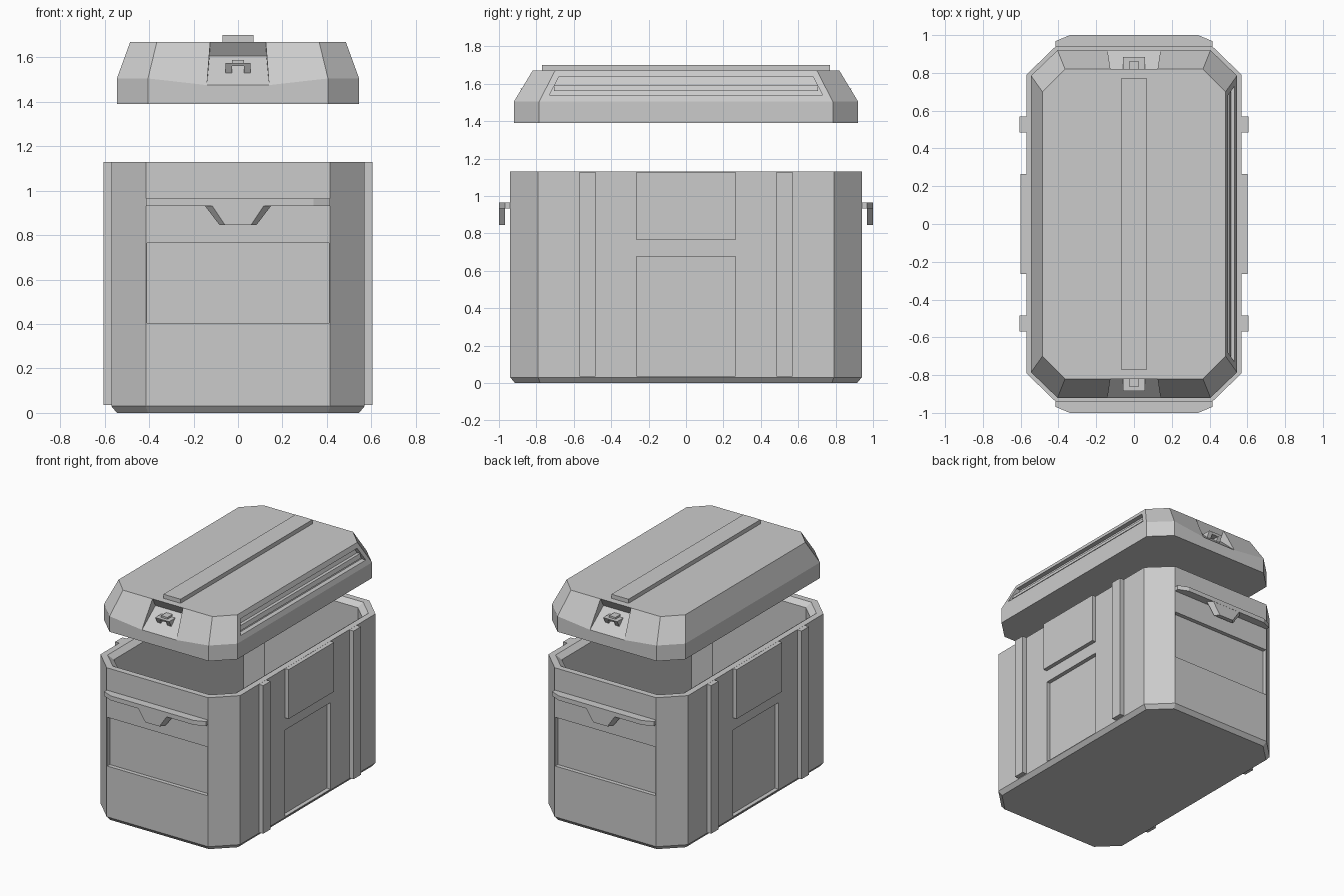
import bpy, bmesh

if "Cube" in bpy.data.objects:
    bpy.data.objects.remove(bpy.data.objects["Cube"], do_unlink=True)

# one plain grey plastic
grey = bpy.data.materials.new("grey plastic")
grey.use_nodes = True
grey.diffuse_color = (0.6, 0.6, 0.6, 1)
grey.node_tree.nodes["Principled BSDF"].inputs["Base Color"].default_value = (0.6, 0.6, 0.6, 1)


def finish(name, bm):
    bmesh.ops.recalc_face_normals(bm, faces=bm.faces)
    mesh = bpy.data.meshes.new(name)
    bm.to_mesh(mesh)
    bm.free()
    mesh.materials.append(grey)
    obj = bpy.data.objects.new(name, mesh)
    bpy.context.scene.collection.objects.link(obj)
    return obj


def loft(name, rings, skip=()):
    """Skin a list of equal-length point rings and cap both ends."""
    bm = bmesh.new()
    rows = [[bm.verts.new(p) for p in ring] for ring in rings]
    n = len(rows[0])
    for a, b in zip(rows, rows[1:]):
        for i in range(n):
            j = (i + 1) % n
            bm.faces.new((a[i], a[j], b[j], b[i]))
    bm.faces.new(rows[0][::-1])
    bm.faces.new(rows[-1])
    return finish(name, bm)


def box(name, x, y, z):
    ring = lambda h: [(x[0], y[0], h), (x[1], y[0], h), (x[1], y[1], h), (x[0], y[1], h)]
    return loft(name, [ring(z[0]), ring(z[1])])


def cut(obj, cutter):
    mod = obj.modifiers.new("cut", "BOOLEAN")
    mod.operation = "DIFFERENCE"
    mod.solver = "EXACT"
    mod.object = cutter
    cutter.hide_render = True
    with bpy.context.temp_override(object=obj, active_object=obj):
        bpy.ops.object.modifier_apply(modifier=mod.name)
    bpy.data.objects.remove(cutter, do_unlink=True)


def octagon(t, z):
    """Chamfered rectangle of the body, inset by t."""
    x, y, cx, cy = 0.57 - t, 0.94 - t, 0.415 - 0.41 * t, 0.79 - 0.41 * t
    return [(cx, -y, z), (x, -cy, z), (x, cy, z), (cx, y, z),
            (-cx, y, z), (-x, cy, z), (-x, -cy, z), (-cx, -y, z)]


# hollow body with bevelled rim
body = loft("body", [octagon(0.025, 0), octagon(0, 0.03), octagon(0, 1.13),
                     octagon(0.045, 1.13), octagon(0.085, 1.10), octagon(0.085, 0.08)])

for s, end, side in ((-1, "front", "right"), (1, "back", "left")):
    # recessed panels on the ends and sides
    cut(body, box("cutter", (-0.41, 0.41), sorted((s * 0.91, s * 1.1)), (0.405, 0.765)))
    cut(body, box("cutter", sorted((s * 0.54, s * 0.8)), (-0.265, 0.265), (0.036, 0.675)))

    # raised panel and ribs on the sides
    box(side + "_raised_panel", sorted((s * 0.55, s * 0.60)), (-0.265, 0.265), (0.765, 1.129))
    for k, place in ((-1, "front"), (1, "back")):
        box(f"{side}_{place}_rib", sorted((s * 0.55, s * 0.605)),
            sorted((k * 0.485, k * 0.57)), (0.035, 1.129))

    # carrying ledge with clipped corners
    outline = [(-0.415, 0.93), (0.415, 0.93), (0.415, 0.968), (0.34, 1), (-0.34, 1), (-0.415, 0.968)]
    loft(end + "_ledge", [[(x, s * y, z) for x, y in outline] for z in (0.932, 0.965)])

    # finger grip hanging from the ledge
    grip = lambda y, top, low: [(-top, s * y, 0.933), (top, s * y, 0.933),
                                (low, s * y, 0.845), (-low, s * y, 0.845)]
    loft(end + "_grip", [grip(0.967, 0.15, 0.083), grip(0.999, 0.117, 0.058)])

    # latch in the lid recess: bar, two prongs and a centre tab
    for k, place in ((-1, "right"), (1, "left")):
        prong = [(-0.885, 1.575), (-0.79, 1.575), (-0.79, 1.53), (-0.86, 1.53)]
        loft(f"{end}_{place}_latch_prong",
             [[(k * x, s * -y, z) for y, z in prong] for x in (0.026, 0.057)])
    bar = [(-0.885, 1.575), (-0.79, 1.575), (-0.79, 1.56), (-0.878, 1.56)]
    loft(end + "_latch_bar", [[(x, s * -y, z) for y, z in bar] for x in (-0.03, 0.03)])
    box(end + "_latch_tab", (-0.026, 0.026), sorted((s * 0.80, s * 0.86)), (1.574, 1.588))


# lid: rings with extra points beside the latch recesses
def lid_ring(x, y, cx, cy, n, z, zn):
    half = [(-n, -y, zn), (n, -y, zn), (cx, -y, z), (x, -cy, z), (x, cy, z), (cx, y, z)]
    return half + [(-px, -py, pz) for px, py, pz in half]


bm = bmesh.new()
base, shoulder, crown = [[bm.verts.new(p) for p in ring] for ring in (
    lid_ring(0.545, 0.92, 0.405, 0.785, 0.14, 1.39, 1.39),
    lid_ring(0.545, 0.92, 0.405, 0.785, 0.14, 1.505, 1.475),
    lid_ring(0.485, 0.82, 0.365, 0.70, 0.125, 1.67, 1.67))]
for low, high in ((base, shoulder), (shoulder, crown)):
    for i in range(12):
        j = (i + 1) % 12
        if low is shoulder and i in (0, 6):
            # latch recess: sloping floor, overhang and side walls
            s = -1 if i == 0 else 1
            p, q = [bm.verts.new((k * s * 0.128, s * 0.78, 1.605)) for k in (1, -1)]
            for f in ((low[i], low[j], q, p), (p, q, high[j], high[i]),
                      (low[i], p, high[i]), (low[j], high[j], q)):
                bm.faces.new(f)
        else:
            bm.faces.new((low[i], low[j], high[j], high[i]))
bm.faces.new(base[::-1])
bm.faces.new(crown)
lid = finish("lid", bm)

# long slot in the left slope of the lid, with a rail inside
slot = lambda dx: [(0.533 + dx, -0.73, 1.54), (0.533 + dx, 0.73, 1.54),
                   (0.498 + dx, 0.68, 1.636), (0.498 + dx, -0.68, 1.636)]
cut(lid, loft("cutter", [slot(-0.035), slot(0.05)]))
rail = [(0.48, 1.56), (0.513, 1.56), (0.503, 1.59), (0.47, 1.59)]
loft("lid_slot_rail", [[(x, y, z) for x, z in rail] for y in (-0.705, 0.705)])

# raised strip along the lid
box("lid_strip", (-0.07, 0.07), (-0.77, 0.77), (1.665, 1.70))
